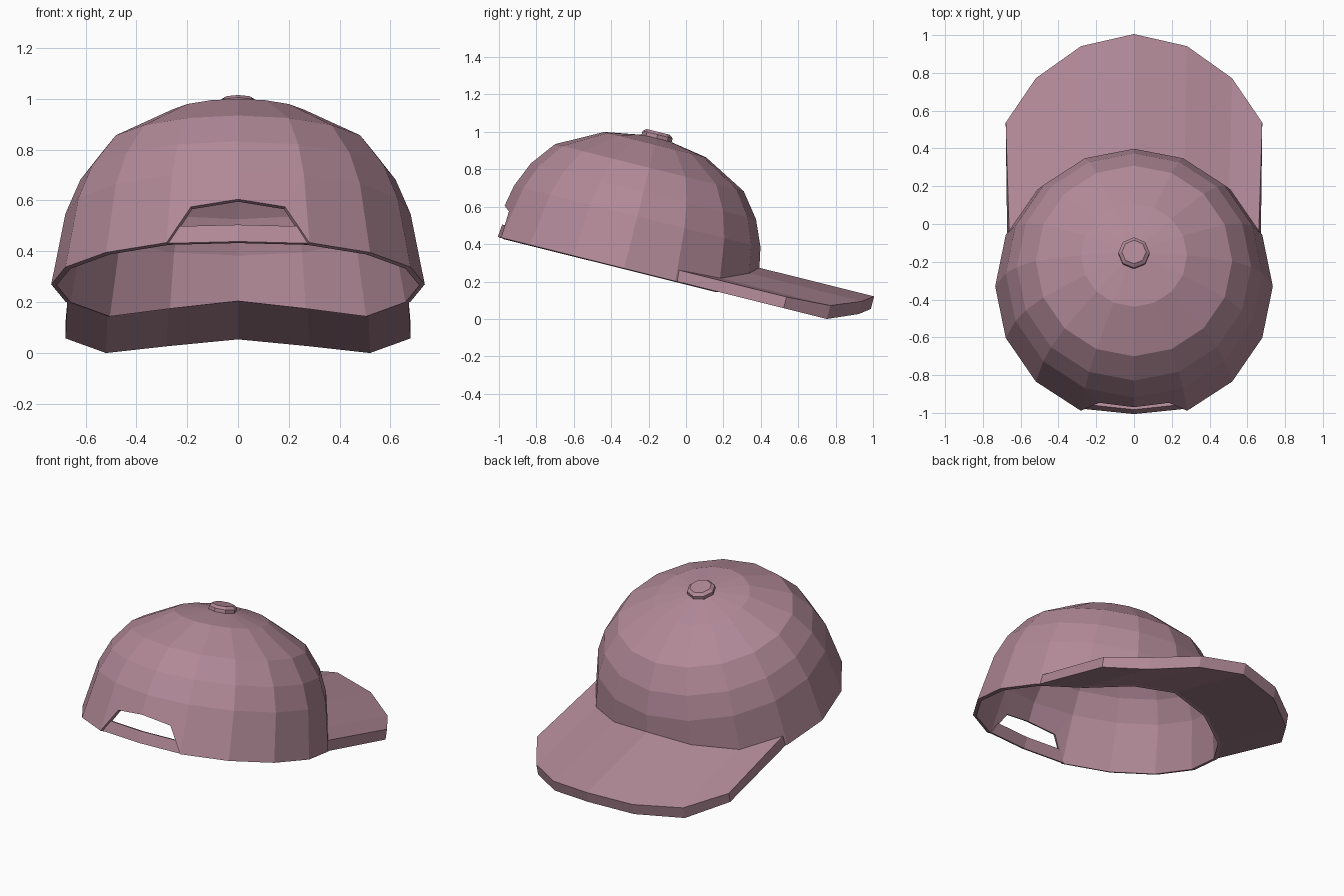
import bpy, bmesh, math

if "Cube" in bpy.data.objects:
    bpy.data.objects.remove(bpy.data.objects["Cube"])

TILT = math.radians(-14)
fabric = bpy.data.materials.new("mauve_fabric")
fabric.diffuse_color = (0.44, 0.25, 0.31, 1)
fabric.use_nodes = True
fabric.node_tree.nodes["Principled BSDF"].inputs["Base Color"].default_value = fabric.diffuse_color


def make(name, verts, faces, thickness=0):
    """Flat-shaded mesh in the tilted cap frame, optionally thickened inward."""
    me = bpy.data.meshes.new(name)
    me.from_pydata(verts, [], faces)
    bm = bmesh.new()
    bm.from_mesh(me)
    bmesh.ops.recalc_face_normals(bm, faces=bm.faces)
    # open shells: make the normals point away from the cap centre
    if thickness and sum(f.normal.dot(f.calc_center_median()) for f in bm.faces) < 0:
        bmesh.ops.reverse_faces(bm, faces=bm.faces)
    bm.to_mesh(me)
    bm.free()
    me.materials.append(fabric)
    ob = bpy.data.objects.new(name, me)
    bpy.context.collection.objects.link(ob)
    ob.location = (0, -0.33, 0.27)
    ob.rotation_euler = (TILT, 0, 0)
    if thickness:
        mod = ob.modifiers.new("thickness", 'SOLIDIFY')
        mod.thickness = thickness
        mod.offset = -1
    return ob


N = 16
RINGS = [(0.679, 0.287), (0.62, 0.425), (0.52, 0.555), (0.281, 0.682)]
RIM = [0.109, 0.067, 0, 0]            # rim height by steps away from the front
BRIM_TOP = [0.178, 0.137, 0.074, 0.062]


def polar(r, i, z):
    a = i * math.tau / N              # 0 = front (+y)
    return (r * math.sin(a), r * math.cos(a), z)


def wall(z):
    return 0.735 - 0.056 * z / 0.287  # crown radius in the lowest band


# crown: sixteen-sided dome with an arched opening at the back
verts = []
for i in range(N):
    k = min(i, N - i)
    z = RIM[k] if k < 4 else 0
    verts.append(polar(wall(z), i, z))
for r, z in RINGS:
    verts += [polar(r, i, z) for i in range(N)]
verts.append((0, 0, 0.73))
apex = len(verts) - 1
faces = []
for j in range(len(RINGS)):
    for i in range(N):
        if j == 0 and i in (7, 8):
            continue
        n = (i + 1) % N
        faces.append((j * N + i, j * N + n, (j + 1) * N + n, (j + 1) * N + i))
last = len(RINGS) * N
faces += [(last + i, last + (i + 1) % N, apex) for i in range(N)]
verts[8] = (0, -0.702, 0.17)          # top of the arch
verts += [(0.185, -0.672, 0.147), (-0.185, -0.672, 0.147)]
for rim, corner in ((7, apex + 1), (9, apex + 2)):
    faces += [(rim, rim + N, corner), (rim + N, 8 + N, 8, corner)]
make("crown", verts, faces, 0.022)

# back strap across the bottom of the opening
make("back_strap",
     [(-0.275, -0.668, 0), (0, -0.697, 0), (0.275, -0.668, 0),
      (-0.24, -0.664, 0.07), (0, -0.69, 0.07), (0.24, -0.664, 0.07)],
     [(0, 1, 4, 3), (1, 2, 5, 4)], 0.018)

# brim: front arc of the crown pushed forward, arched across its width
verts, faces = [], []
for i in range(-3, 4):
    lo, hi = RIM[abs(i)], BRIM_TOP[abs(i)]
    for z, reach in ((lo, 0), (lo, 0.597), (hi, 0.597), (hi, 0)):
        x, y, z = polar(0.735 if reach else wall(z) - 0.008, i, z)
        verts.append((x, y + reach, z))
for i in range(6):
    a = i * 4
    for k in range(4):
        n = (k + 1) % 4
        faces.append((a + k, a + n, a + 4 + n, a + 4 + k))
faces += [(0, 1, 2, 3), (24, 25, 26, 27)]
make("brim", verts, faces)

# top button: chamfered octagon
verts, faces = [], []
for r, z in ((0.083, 0.69), (0.083, 0.737), (0.064, 0.752)):
    verts += [polar(r, 2 * i, z) for i in range(8)]
for j in (0, 8):
    faces += [(j + i, j + (i + 1) % 8, j + 8 + (i + 1) % 8, j + 8 + i) for i in range(8)]
faces += [tuple(range(8)), tuple(range(16, 24))]
make("top_button", verts, faces)
